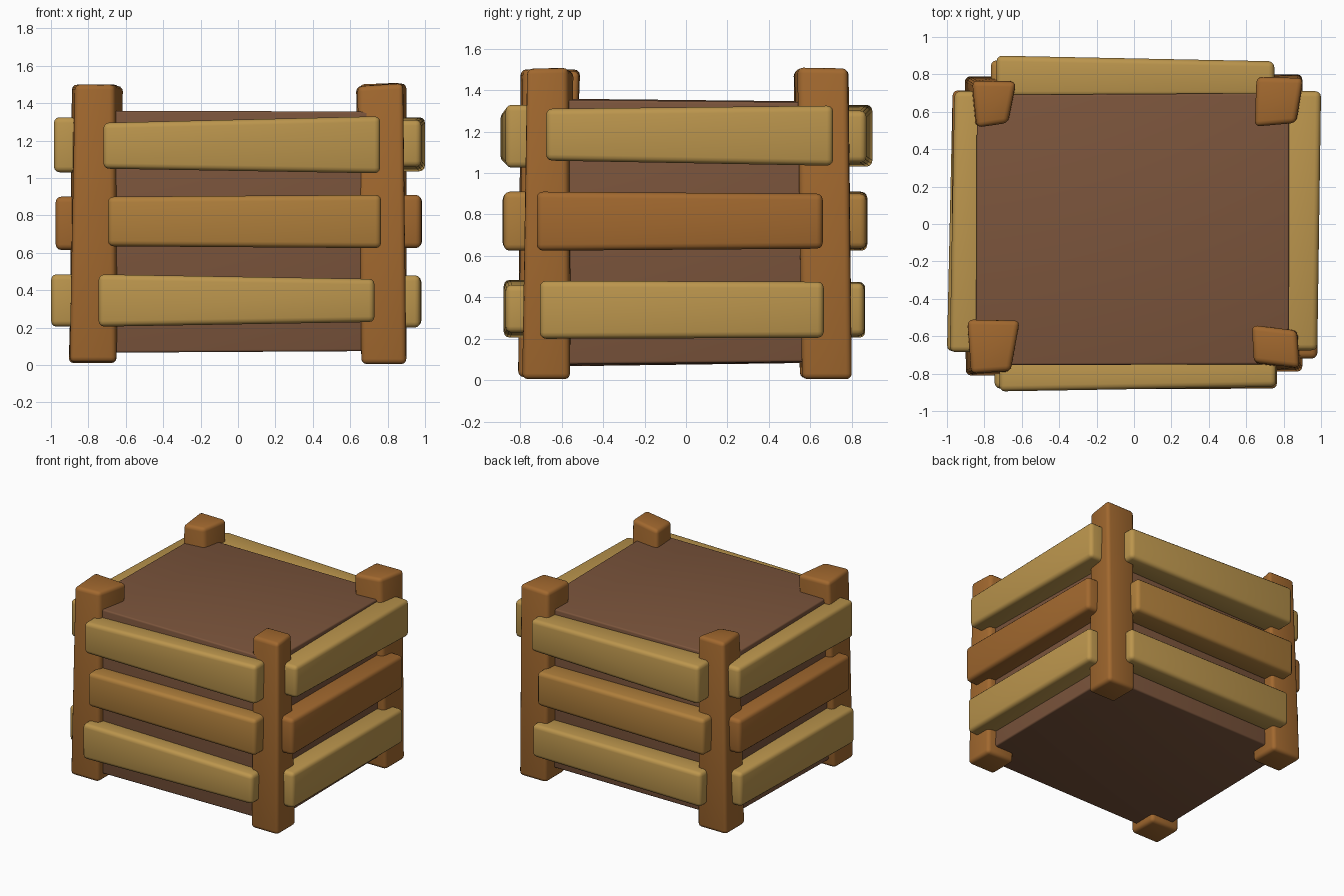
import bpy, bmesh

if "Cube" in bpy.data.objects:
    bpy.data.objects.remove(bpy.data.objects["Cube"])


def material(name, rgb):
    m = bpy.data.materials.new(name)
    m.diffuse_color = [(c / 255) ** 2.2 for c in rgb] + [1]
    m.use_nodes = True
    m.node_tree.nodes["Principled BSDF"].inputs["Base Color"].default_value = m.diffuse_color
    return m


LIGHT = material("light_wood", (186, 148, 78))
MEDIUM = material("medium_wood", (174, 126, 62))
DARK = material("dark_wood", (160, 104, 50))
CORE = material("brown_core", (122, 85, 62))


# Bevelled six-sided block from four lower and four upper corners
def block(name, low, high, mat, bevel):
    bm = bmesh.new()
    v = [bm.verts.new(p) for p in low + high]
    bm.faces.new(v[:4])
    bm.faces.new(v[4:])
    for i in range(4):
        j = (i + 1) % 4
        bm.faces.new((v[i], v[j], v[j + 4], v[i + 4]))
    bmesh.ops.recalc_face_normals(bm, faces=bm.faces)
    bmesh.ops.bevel(bm, geom=bm.edges[:], offset=bevel, segments=3,
                    profile=0.5, affect='EDGES', clamp_overlap=True)
    mesh = bpy.data.meshes.new(name)
    bm.to_mesh(mesh)
    bm.free()
    mesh.materials.append(mat)
    ob = bpy.data.objects.new(name, mesh)
    bpy.context.collection.objects.link(ob)
    bpy.ops.object.select_all(action='DESELECT')
    ob.select_set(True)
    bpy.context.view_layer.objects.active = ob
    bpy.ops.object.shade_smooth_by_angle(angle=0.6)


# Solid inner box, slightly skewed
block("inner_box",
      [(-.845, -.755, .065), (.83, -.75, .075), (.83, .70, .09), (-.84, .69, .085)],
      [(-.845, -.755, 1.36), (.83, -.75, 1.355), (.83, .70, 1.34), (-.84, .69, 1.345)],
      CORE, 0.012)


# Corner posts: lower rectangle, base height, then wonky top corners
def post(name, x0, x1, y0, y1, z, top):
    block(name, [(x0, y0, z), (x1, y0, z), (x1, y1, z), (x0, y1, z)], top, DARK, 0.028)


post("front_left_post", -.90, -.65, -.81, -.57, .015,
     [(-.87, -.80, 1.50), (-.66, -.785, 1.50), (-.61, -.515, 1.49), (-.89, -.51, 1.50)])
post("front_right_post", .66, .90, -.79, -.56, .005,
     [(.64, -.74, 1.49), (.885, -.77, 1.505), (.87, -.57, 1.51), (.63, -.54, 1.49)])
post("back_right_post", .66, .90, .56, .80, .005,
     [(.645, .52, 1.50), (.865, .54, 1.51), (.905, .78, 1.505), (.655, .785, 1.50)])
post("back_left_post", -.905, -.65, .55, .79, .01,
     [(-.84, .515, 1.495), (-.675, .54, 1.495), (-.63, .76, 1.50), (-.865, .765, 1.50)])


# Plank: span u, inner depth, outer depth at both ends, (bottom, top) at both ends
def plank(name, axis, u0, u1, inner, d0, d1, za, zb, mat):
    def ring(u, d, z):
        pts = [(inner, z[0]), (d, z[0]), (d, z[1]), (inner, z[1])]
        return [(u, p, h) if axis == 'y' else (p, u, h) for p, h in pts]
    block(name, ring(u0, d0, za), ring(u1, d1, zb), mat, 0.03)


SIDES = {
    "front": ('y', -.72, [
        (-.745, .73, -.88, -.87, (.205, .485), (.23, .46), LIGHT),
        (-.695, .765, -.885, -.88, (.635, .90), (.625, .91), MEDIUM),
        (-.72, .76, -.895, -.87, (1.05, 1.295), (1.025, 1.33), LIGHT)]),
    "back": ('y', .68, [
        (-.73, .745, .865, .86, (.205, .475), (.215, .47), LIGHT),
        (-.765, .695, .875, .87, (.625, .91), (.635, .90), MEDIUM),
        (-.735, .75, .90, .87, (1.03, 1.33), (1.05, 1.30), LIGHT)]),
    "right": ('x', .80, [
        (-.705, .665, .975, .98, (.20, .48), (.205, .475), LIGHT),
        (-.72, .66, .98, .985, (.625, .91), (.635, .90), DARK),
        (-.675, .71, .98, 1.0, (1.06, 1.31), (1.035, 1.325), LIGHT)]),
    "left": ('x', -.81, [
        (-.68, .70, -1.0, -.97, (.205, .485), (.21, .475), LIGHT),
        (-.66, .715, -.975, -.97, (.615, .90), (.63, .90), DARK),
        (-.685, .71, -.985, -.96, (1.03, 1.325), (1.055, 1.305), LIGHT)]),
}
for side, (axis, inner, planks) in SIDES.items():
    for level, (u0, u1, d0, d1, za, zb, mat) in zip(("lower", "middle", "upper"), planks):
        plank(f"{side}_{level}_plank", axis, u0, u1, inner, d0, d1, za, zb, mat)
